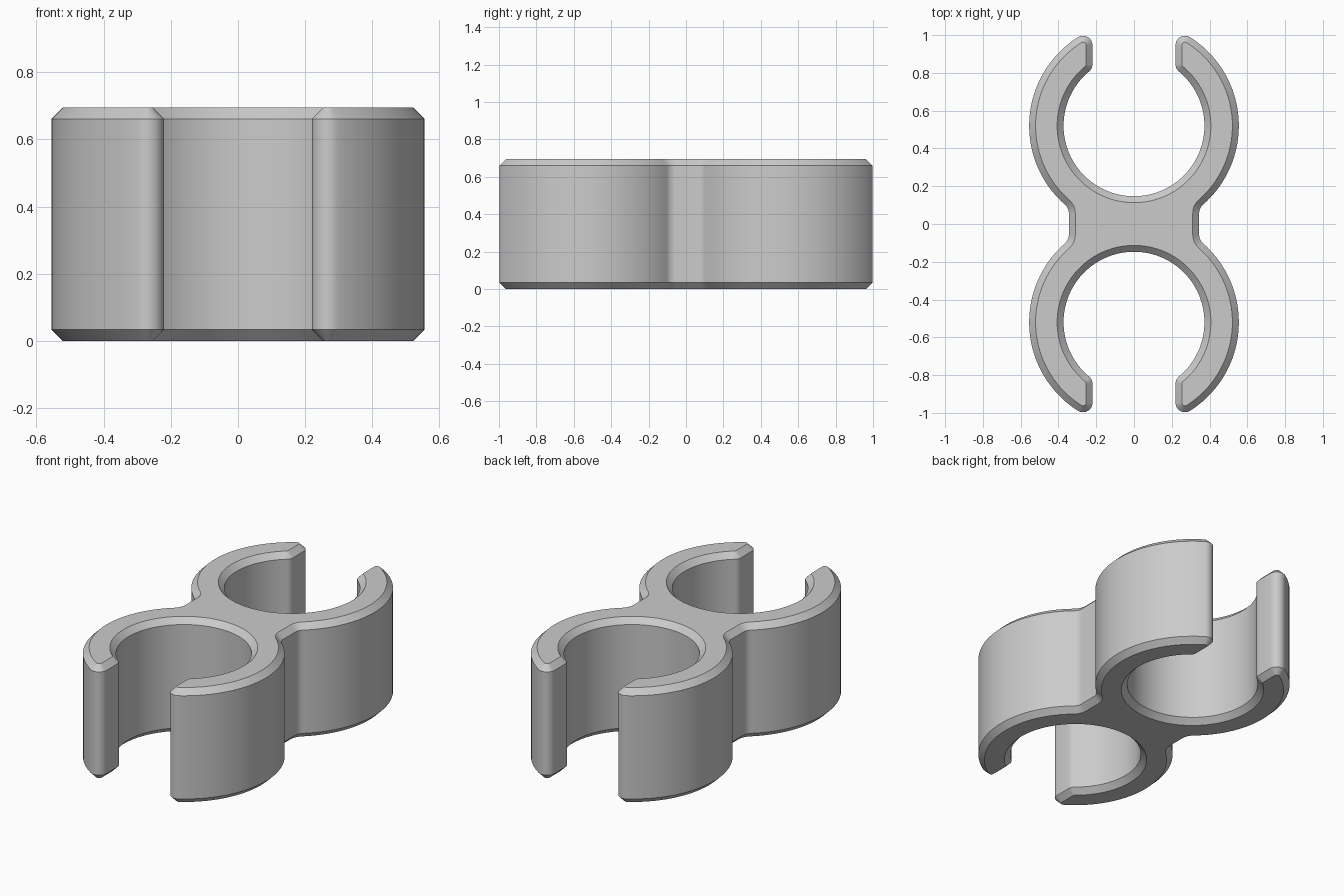
import bpy
from math import atan2, cos, sin, pi, sqrt
from mathutils import Vector

cube = bpy.data.objects.get("Cube")
if cube:
    bpy.data.objects.remove(cube, do_unlink=True)

# Main dimensions
HEIGHT = 0.695
CHAMFER = 0.034
CENTRE = Vector((0, 0.52))   # centre of one ring
OUTER = 0.555
INNER = 0.373
GAP = 0.22                   # half width of the opening
TIP = 0.05                   # rounding of the jaw ends
WAIST = 0.345                # half width of the bridge
FILLET = 0.06                # hollow rounding beside the bridge


def centre_at(x, distance, side):
    """Point at x lying a given distance from the ring centre."""
    return Vector((x, CENTRE.y + side * sqrt(distance ** 2 - x ** 2)))


def arc(centre, radius, start, end, steps):
    angles = [start + (end - start) * i / steps for i in range(steps + 1)]
    return [centre + radius * Vector((cos(a), sin(a))) for a in angles]


def heading(origin, target):
    return atan2(target.y - origin.y, target.x - origin.x)


def outline(inset):
    """Closed outline of the double clip, moved inwards by inset."""
    hollow = centre_at(WAIST + FILLET, OUTER + FILLET, -1)
    tip_out = centre_at(GAP + TIP, OUTER - TIP, 1)
    tip_in = centre_at(GAP + TIP, INNER + TIP, 1)
    quarter = arc(hollow, FILLET + inset, pi, heading(hollow, CENTRE), 8)
    quarter += arc(CENTRE, OUTER - inset, heading(CENTRE, hollow),
                   heading(CENTRE, tip_out), 40)[1:]
    quarter += arc(tip_out, TIP - inset, heading(CENTRE, tip_out), pi, 10)[1:]
    quarter += arc(tip_in, TIP - inset, pi,
                   heading(tip_in, CENTRE) + 2 * pi, 8)
    quarter += arc(CENTRE, INNER + inset, heading(CENTRE, tip_in),
                   -pi / 2, 44)[1:]
    half = quarter + [Vector((-p.x, p.y)) for p in reversed(quarter[:-1])]
    return half + [-p for p in half]


# Loft the outline through the lower chamfer, wall and upper chamfer
levels = [(0, CHAMFER), (CHAMFER, 0), (HEIGHT - CHAMFER, 0), (HEIGHT, CHAMFER)]
rings = [[(p.x, p.y, z) for p in outline(inset)] for z, inset in levels]
n = len(rings[0])
verts = [v for ring in rings for v in ring]
faces = [tuple(reversed(range(n))), tuple(range(3 * n, 4 * n))]
for k in range(3):
    for i in range(n):
        j = (i + 1) % n
        faces.append((k * n + i, k * n + j, (k + 1) * n + j, (k + 1) * n + i))

mesh = bpy.data.meshes.new("double_clip")
mesh.from_pydata(verts, [], faces)
mesh.update()
clip = bpy.data.objects.new("double_clip", mesh)
bpy.context.collection.objects.link(clip)

# Plain grey plastic
grey = bpy.data.materials.new("light_grey")
grey.use_nodes = True
colour = (0.6, 0.6, 0.6, 1)
grey.diffuse_color = colour
grey.node_tree.nodes["Principled BSDF"].inputs["Base Color"].default_value = colour
mesh.materials.append(grey)

# Smooth walls with crisp chamfer edges
bpy.ops.object.select_all(action="DESELECT")
clip.select_set(True)
bpy.context.view_layer.objects.active = clip
bpy.ops.object.shade_smooth_by_angle(angle=pi / 6)
